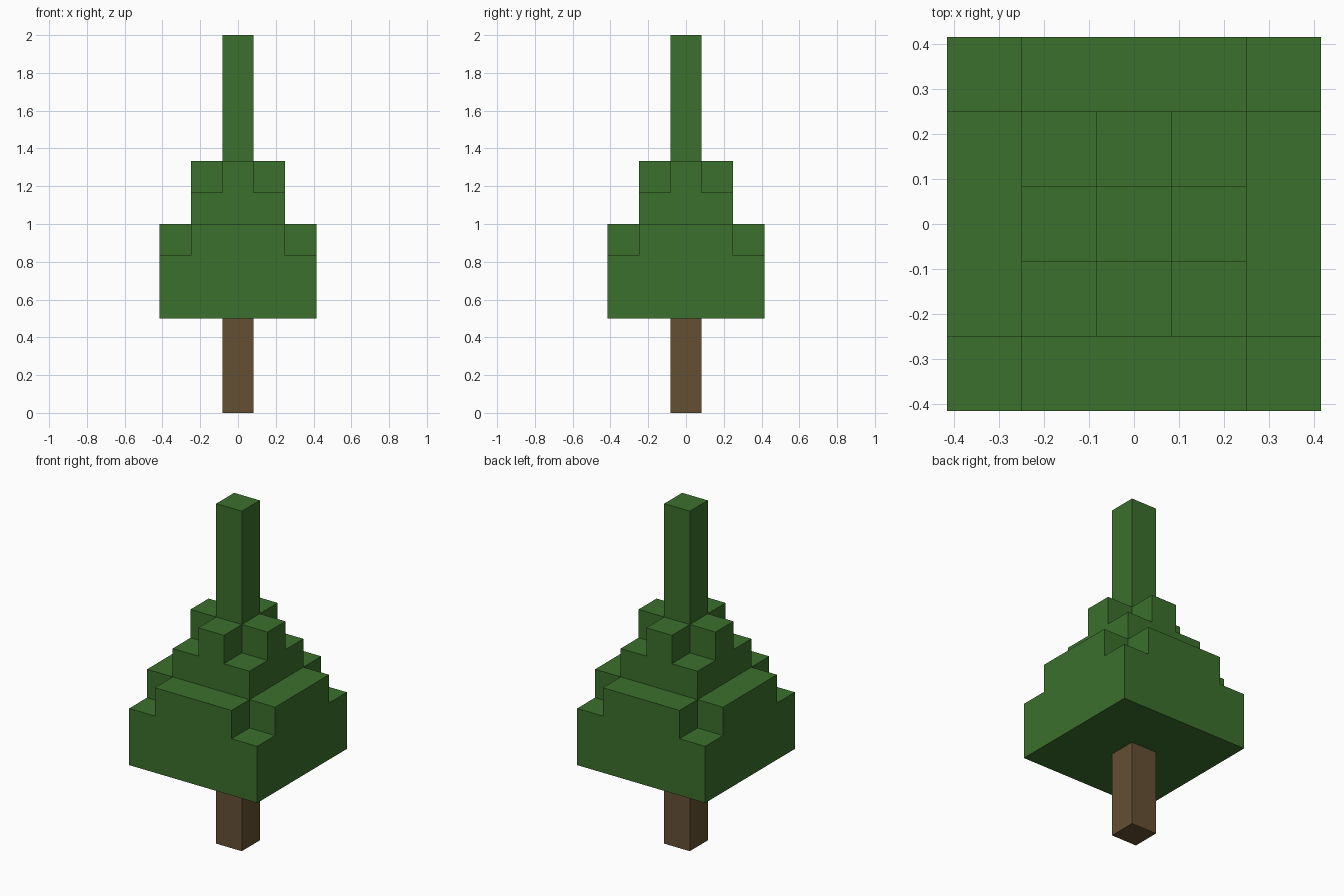
import bpy
import bmesh

cube = bpy.data.objects.get("Cube")
if cube:
    bpy.data.objects.remove(cube, do_unlink=True)

U = 1 / 6  # edge length of one block


def make_material(name, rgb):
    mat = bpy.data.materials.new(name)
    mat.use_nodes = True
    color = (*rgb, 1)
    mat.diffuse_color = color
    bsdf = mat.node_tree.nodes["Principled BSDF"]
    bsdf.inputs["Base Color"].default_value = color
    bsdf.inputs["Roughness"].default_value = 0.9
    return mat


def square(width):
    h = width / 2
    return [(-h, -h), (h, -h), (h, h), (-h, h)]


def notched_square(width):
    """Square outline with one block missing at each corner."""
    h, n = width / 2, width / 2 - 1
    corner = [(n, -h), (n, -n), (h, -n)]
    outline = []
    for _ in range(4):
        outline += corner
        corner = [(-y, x) for x, y in corner]
    return outline


def prism(name, outline, bottom, top, mat):
    """Extrude an outline between two heights, all measured in blocks."""
    bm = bmesh.new()
    base = bm.faces.new([bm.verts.new((x * U, y * U, bottom * U)) for x, y in outline])
    result = bmesh.ops.extrude_face_region(bm, geom=[base], use_keep_orig=True)
    raised = [v for v in result["geom"] if isinstance(v, bmesh.types.BMVert)]
    bmesh.ops.translate(bm, verts=raised, vec=(0, 0, (top - bottom) * U))
    bmesh.ops.recalc_face_normals(bm, faces=bm.faces)
    mesh = bpy.data.meshes.new(name)
    bm.to_mesh(mesh)
    bm.free()
    mesh.materials.append(mat)
    obj = bpy.data.objects.new(name, mesh)
    bpy.context.collection.objects.link(obj)
    return obj


leaf_green = make_material("leaf_green", (0.0437, 0.162, 0.0252))
bark_brown = make_material("bark_brown", (0.130, 0.080, 0.033))

# Trunk
prism("trunk", square(1), 0, 3, bark_brown)

# Wide lower foliage, with the corners missing from its top layer
prism("lower_foliage", square(5), 3, 5, leaf_green)
prism("lower_foliage_cap", notched_square(5), 5, 6, leaf_green)

# Narrower upper foliage, ending in a plus-shaped layer
prism("upper_foliage", square(3), 6, 7, leaf_green)
prism("upper_foliage_cap", notched_square(3), 7, 8, leaf_green)

# Tall tip
prism("tip", square(1), 8, 12, leaf_green)
